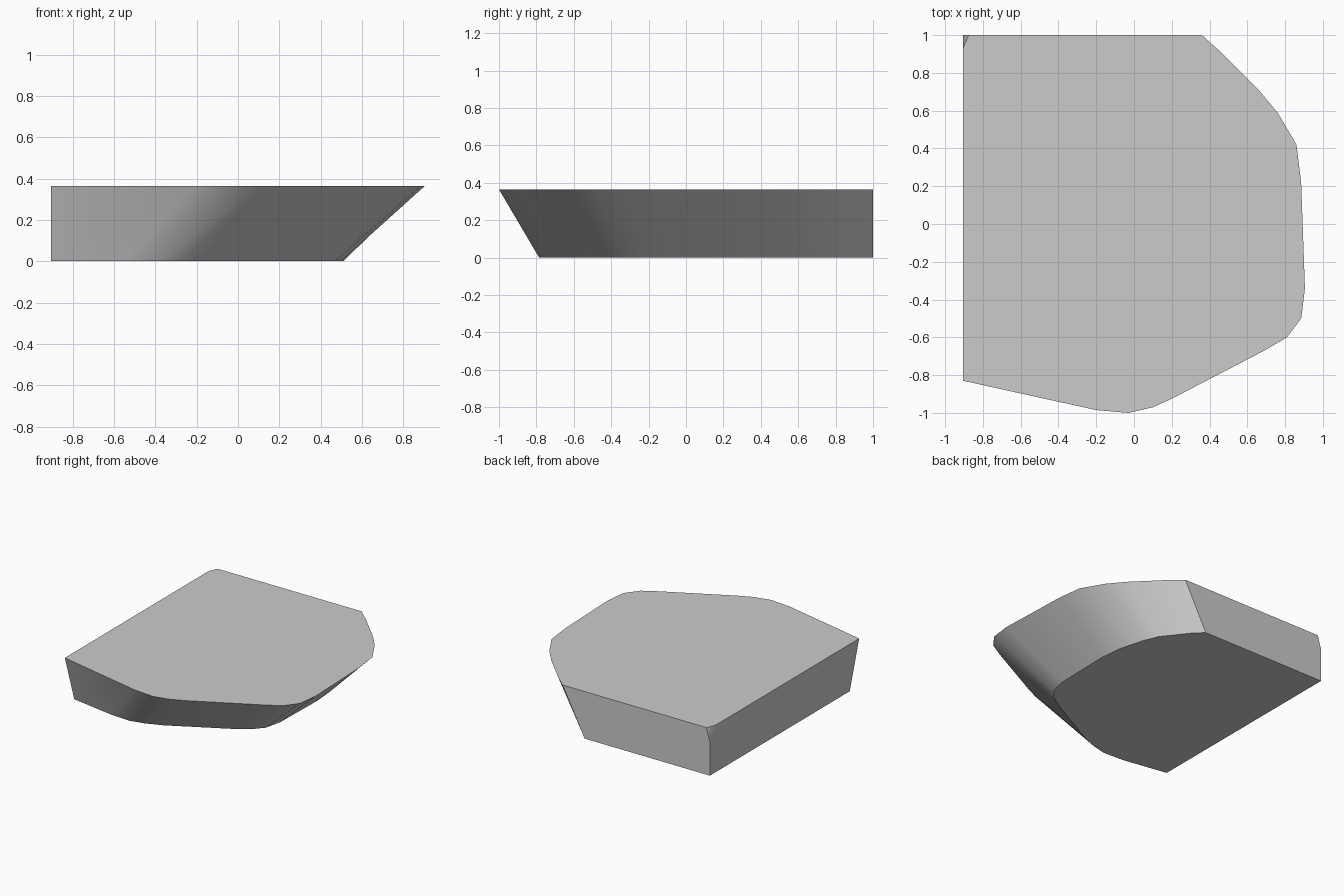
import bpy
import bmesh
import math

if "Cube" in bpy.data.objects:
    bpy.data.objects.remove(bpy.data.objects["Cube"], do_unlink=True)

HEIGHT = 0.365
LEFT, BACK = -0.905, 1.0

# Matching outlines, front-left corner round to the back edge
top_outline = [(LEFT, -0.83), (-0.20, -0.985), (-0.03, -1.0), (0.10, -0.97),
               (0.20, -0.925), (0.69, -0.67), (0.81, -0.60), (0.885, -0.50),
               (0.905, -0.34), (0.885, 0.22), (0.86, 0.42), (0.76, 0.59),
               (0.66, 0.71), (0.46, 0.91), (0.36, BACK)]
base_outline = [(LEFT, -0.715), (-0.55, -0.775), (-0.38, -0.785), (-0.27, -0.76),
                (-0.14, -0.71), (0.30, -0.475), (0.40, -0.41), (0.47, -0.33),
                (0.50, -0.20), (0.51, 0.25), (0.495, 0.42), (0.44, 0.62),
                (0.39, 0.74), (0.25, 0.92), (0.17, BACK)]

bm = bmesh.new()
top = [bm.verts.new((x, y, HEIGHT)) for x, y in top_outline]
base = [bm.verts.new((x, y, 0)) for x, y in base_outline]

# Back corner with a small clipped tip
tip_back = bm.verts.new((-0.875, BACK, HEIGHT))
tip_side = bm.verts.new((LEFT, 0.93, HEIGHT))
tip_low = bm.verts.new((LEFT, BACK, 0.26))
corner = bm.verts.new((LEFT, BACK, 0))

# Sloping rim
for i in range(len(top) - 1):
    bm.faces.new((base[i], base[i + 1], top[i + 1], top[i]))

# Flat top, underside, back, side and clipped tip
bm.faces.new(top + [tip_back, tip_side])
bm.faces.new(base + [corner])
bm.faces.new((base[-1], corner, tip_low, tip_back, top[-1]))
bm.faces.new((corner, base[0], top[0], tip_side, tip_low))
bm.faces.new((tip_low, tip_side, tip_back))
bmesh.ops.recalc_face_normals(bm, faces=bm.faces)

mesh = bpy.data.meshes.new("slab")
bm.to_mesh(mesh)
bm.free()
slab = bpy.data.objects.new("slab", mesh)
bpy.context.collection.objects.link(slab)

# Plain grey
grey = bpy.data.materials.new("grey")
grey.use_nodes = True
colour = (0.6, 0.6, 0.6, 1)
grey.diffuse_color = colour
grey.node_tree.nodes["Principled BSDF"].inputs["Base Color"].default_value = colour
mesh.materials.append(grey)

# Smooth rim, crisp edges
bpy.ops.object.select_all(action="DESELECT")
slab.select_set(True)
bpy.context.view_layer.objects.active = slab
bpy.ops.object.shade_smooth_by_angle(angle=math.radians(30))
